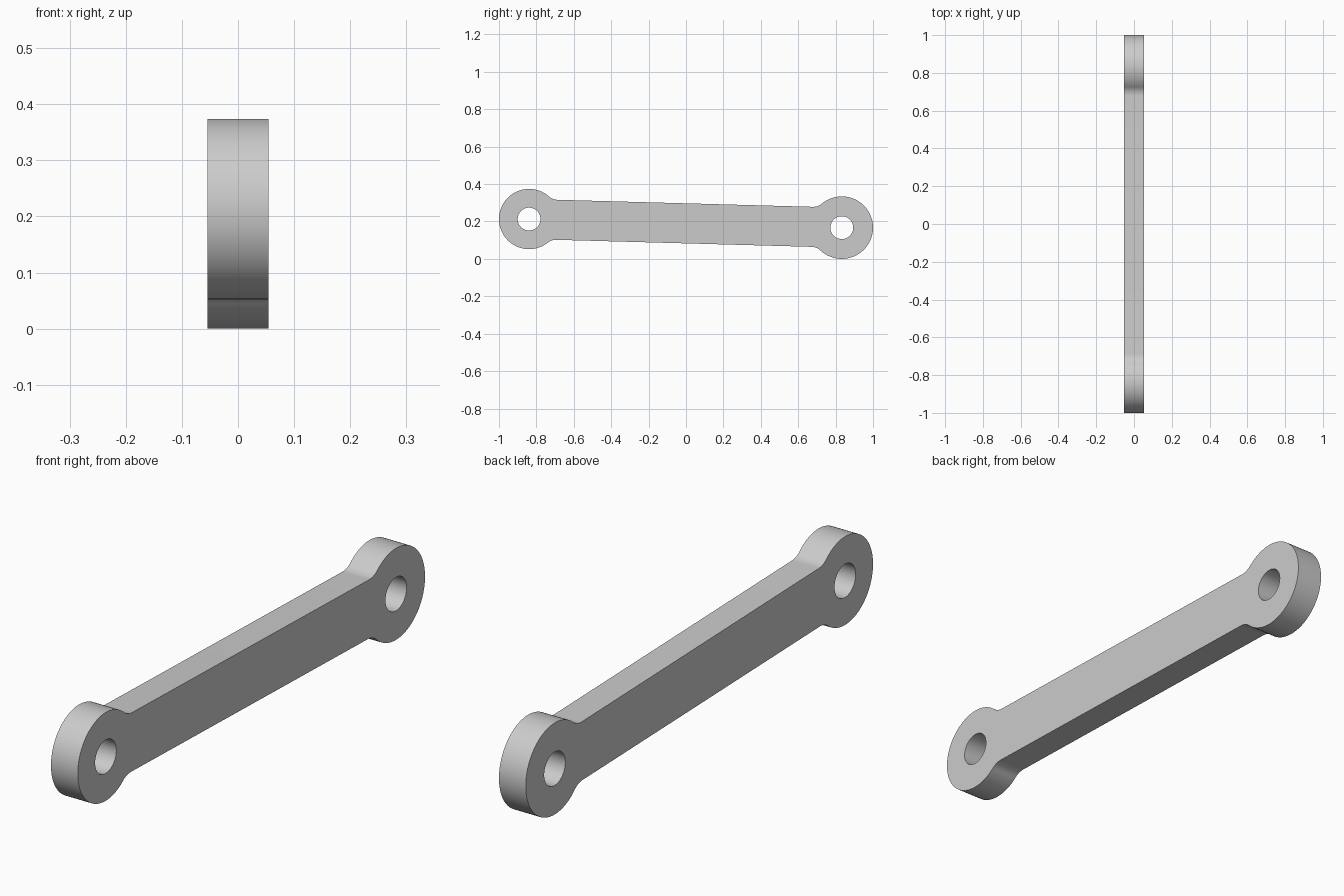
import bpy, bmesh, math
from mathutils import Matrix, Vector

cube = bpy.data.objects.get("Cube")
if cube:
    bpy.data.objects.remove(cube, do_unlink=True)

HALF_THICK = 0.054
HALF_BAR = 0.107
FILLET = 0.07
HOLE = 0.061
FRONT = Vector((-0.839, 0.213))   # eye centres as (y, z)
BACK = Vector((0.833, 0.167))
FRONT_R, BACK_R = 0.161, 0.167


def arc(center, radius, start, end, steps):
    return [Vector(center) + radius * Vector((math.cos(a), math.sin(a)))
            for a in (start + (end - start) * i / steps for i in range(steps + 1))]


def upper_end(radius):
    """Upper half of an eye, from its tip through the fillet to the bar edge."""
    rise = HALF_BAR + FILLET
    run = math.sqrt((radius + FILLET) ** 2 - rise ** 2)
    touch = math.atan2(rise, run)
    eye = arc((0, 0), radius, math.pi, touch, 40)
    fillet = arc((run, rise), FILLET, touch + math.pi, 1.5 * math.pi, 14)
    return eye + fillet[1:]


# Outline along the link axis, mirrored top to bottom
axis = BACK - FRONT
length = axis.length
upper = upper_end(FRONT_R)
upper += [Vector((length - p.x, p.y)) for p in reversed(upper_end(BACK_R))]
lower = [Vector((p.x, -p.y)) for p in reversed(upper[1:-1])]
holes = [arc((x, 0), HOLE, 0, math.tau, 48)[:-1] for x in (0, length)]

# Filled and extruded profile with two pin holes
curve = bpy.data.curves.new("link_profile", 'CURVE')
curve.dimensions = '2D'
curve.fill_mode = 'BOTH'
curve.extrude = HALF_THICK
tilt = Matrix.Rotation(math.atan2(axis.y, axis.x), 2)
for loop in [upper + lower] + holes:
    spline = curve.splines.new('POLY')
    spline.points.add(len(loop) - 1)
    for point, p in zip(spline.points, loop):
        q = FRONT + tilt @ p
        point.co = (q.x, q.y, 0, 1)
    spline.use_cyclic_u = True
profile = bpy.data.objects.new("link_profile", curve)
bpy.context.collection.objects.link(profile)
bpy.context.view_layer.update()
mesh = bpy.data.meshes.new_from_object(
    profile.evaluated_get(bpy.context.evaluated_depsgraph_get()))
bpy.data.objects.remove(profile, do_unlink=True)

# Stand the profile in the y-z plane and weld caps to walls
bm = bmesh.new()
bm.from_mesh(mesh)
bm.transform(Matrix(((0, 0, 1, 0), (1, 0, 0, 0), (0, 1, 0, 0), (0, 0, 0, 1))))
bmesh.ops.remove_doubles(bm, verts=bm.verts, dist=0.00005)
bmesh.ops.recalc_face_normals(bm, faces=bm.faces)
bm.to_mesh(mesh)
bm.free()

link = bpy.data.objects.new("link_arm", mesh)
bpy.context.collection.objects.link(link)

# Plain grey metal
grey = bpy.data.materials.new("grey_metal")
grey.use_nodes = True
color = (0.6, 0.6, 0.6, 1)
grey.diffuse_color = color
grey.node_tree.nodes["Principled BSDF"].inputs["Base Color"].default_value = color
mesh.materials.clear()
mesh.materials.append(grey)

bpy.ops.object.select_all(action='DESELECT')
link.select_set(True)
bpy.context.view_layer.objects.active = link
bpy.ops.object.shade_smooth_by_angle(angle=math.radians(30))
